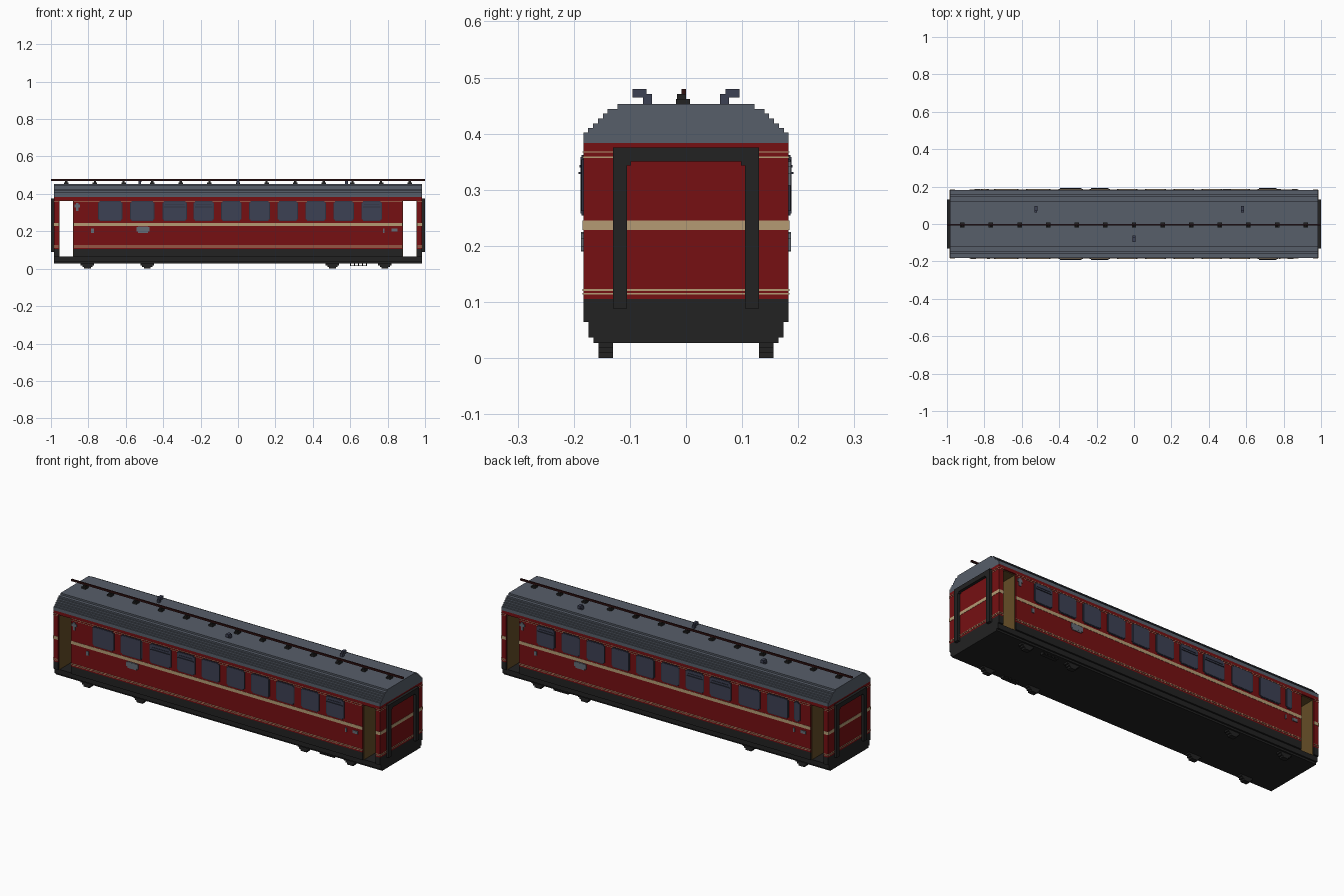
import bpy, bmesh
from mathutils import Matrix, Vector

cube = bpy.data.objects.get("Cube")
if cube:
    bpy.data.objects.remove(cube, do_unlink=True)


def material(name, r, g, b):
    m = bpy.data.materials.new(name)
    m.use_nodes = True
    m.diffuse_color = (r, g, b, 1)
    m.node_tree.nodes["Principled BSDF"].inputs["Base Color"].default_value = (r, g, b, 1)
    return m


RED = material("deep red", 0.18, 0.005, 0.006)
GREY = material("roof grey", 0.095, 0.112, 0.142)
BLACK = material("underframe black", 0.016, 0.016, 0.016)
CREAM = material("cream", 0.46, 0.33, 0.175)
GLASS = material("window blue grey", 0.046, 0.052, 0.088)
RIM = material("window rim", 0.028, 0.032, 0.052)
BROWN = material("vestibule brown", 0.13, 0.075, 0.02)
WIRE = material("wire maroon", 0.03, 0.006, 0.006)
PLATE = material("plate grey", 0.13, 0.15, 0.18)


def boxes(name, mat, items):
    """One object from boxes given as (x0, x1, y0, y1, z0, z1)."""
    bm = bmesh.new()
    for x0, x1, y0, y1, z0, z1 in items:
        centre = Vector((x0 + x1, y0 + y1, z0 + z1)) / 2
        size = Matrix.Diagonal((abs(x1 - x0), abs(y1 - y0), abs(z1 - z0), 1))
        bmesh.ops.create_cube(bm, size=1, matrix=Matrix.Translation(centre) @ size)
    mesh = bpy.data.meshes.new(name)
    bm.to_mesh(mesh)
    bm.free()
    mesh.materials.append(mat)
    ob = bpy.data.objects.new(name, mesh)
    bpy.context.collection.objects.link(ob)
    return ob


def flip_x(items):
    return items + [(-b, -a, *rest) for a, b, *rest in items]


def flip_y(items):
    return items + [(a, b, -d, -c, *rest) for a, b, c, d, *rest in items]


L, W = 0.985, 0.183            # half length and half width
IN, OUT = 0.88, 0.957          # door opening along x
SILL, RED_Z, EAVE, DOOR = 0.064, 0.105, 0.383, 0.365
SEGMENTS = [(-IN, IN), (OUT, L), (-L, -OUT)]

# Body walls and door headers
boxes("body", RED, [(a, b, -W, W, RED_Z, EAVE) for a, b in SEGMENTS]
      + flip_x([(IN, OUT, -W, W, DOOR, EAVE)]))

# Underframe, narrower below the sill
boxes("underframe", BLACK, [(a, b, -W, W, SILL, RED_Z) for a, b in SEGMENTS]
      + [(-L, L, -0.174, 0.174, 0.037, SILL), (-L, L, -0.165, 0.165, 0.027, 0.037)])

# Brown lining of the open vestibules
boxes("vestibule_lining", BROWN, flip_x([
    (IN, IN + 0.003, -0.175, 0.175, SILL, DOOR),
    (OUT - 0.003, OUT, -0.175, 0.175, SILL, DOOR),
    (IN, OUT, -0.175, 0.175, DOOR - 0.003, DOOR)]))

# Stepped roof profile extruded along the car
steps = [(W, 0.402), (0.175, 0.410), (0.166, 0.418), (0.157, 0.427),
         (0.148, 0.436), (0.140, 0.444), (0.122, 0.453)]
half, low = [], EAVE
for w, top in steps:
    half += [(w, low), (w, top)]
    low = top
profile = half + [(-y, z) for y, z in reversed(half)]
bm = bmesh.new()
face = bm.faces.new([bm.verts.new((-L, y, z)) for y, z in profile])
ext = bmesh.ops.extrude_face_region(bm, geom=[face])
bmesh.ops.translate(bm, vec=(2 * L, 0, 0),
                    verts=[v for v in ext["geom"] if isinstance(v, bmesh.types.BMVert)])
bmesh.ops.recalc_face_normals(bm, faces=bm.faces)
mesh = bpy.data.meshes.new("roof")
bm.to_mesh(mesh)
bm.free()
mesh.materials.append(GREY)
bpy.context.collection.objects.link(bpy.data.objects.new("roof", mesh))

# Cream waist band and thin pinstripes on sides and ends
T = 0.0012
stripes = []
for z0, z1 in [(0.228, 0.245), (0.113, 0.116), (0.120, 0.123), (0.357, 0.359), (0.366, 0.368)]:
    for a, b in SEGMENTS:
        stripes += flip_y([(a, b, -W - T, -W, z0, z1)])
    stripes += flip_x([(L, L + T, -W, W, z0, z1)])
boxes("cream_stripes", CREAM, stripes)

# Gangway frames on both ends, with small corner steps
frame = flip_y([(L, 1, 0.105, 0.130, 0.088, 0.375), (L, 1, 0.098, 0.105, 0.343, 0.350)])
boxes("gangway_frames", BLACK, flip_x(frame + [(L, 1, -0.105, 0.105, 0.350, 0.375)]))

# Windows: (centre, width, has an opening top light)
windows = [(-0.683, 0.130, False), (-0.512, 0.130, False),
           (-0.338, 0.130, True), (-0.183, 0.110, True)]
windows += [(-0.035 + 0.15 * i, 0.110, i == 5) for i in range(6)]
glass, rims = [], []


def add_window(side, c, w, vent):
    z0, z1, h = 0.254, 0.362, w / 2

    def plate(a, b, lo, hi, depth):
        return (c + a, c + b, side * W, side * (W + depth), lo, hi)
    # Notched corners come from two crossing plates
    rims.append(plate(-h, h, z0 + 0.008, z1 - 0.008, 0.003))
    rims.append(plate(-h + 0.008, h - 0.008, z0, z1, 0.0034))
    glass.append(plate(-h + 0.004, h - 0.004, z0 + 0.008, z1 - 0.008, 0.0045))
    glass.append(plate(-h + 0.008, h - 0.008, z0 + 0.004, z1 - 0.004, 0.005))
    if vent:
        rims.append(plate(-h + 0.008, h - 0.008, 0.328, 0.332, 0.009))
        rims.append(plate(-h + 0.014, h - 0.014, 0.340, 0.344, 0.007))


for side in (-1, 1):
    for c, w, vent in windows:
        add_window(side, c, w, vent)
add_window(1, -0.80, 0.038, False)
boxes("window_rims", RIM, rims)
boxes("window_panes", GLASS, glass)

# Destination board, signs and handles, turned half round for the back
signs = [(-0.535, -0.480, 0.190, 0.225), (-0.543, -0.472, 0.198, 0.222),
         (-0.865, -0.852, 0.308, 0.350), (-0.873, -0.844, 0.328, 0.342),
         (-0.785, -0.771, 0.192, 0.214), (0.776, 0.784, 0.192, 0.214),
         (0.822, 0.852, 0.198, 0.214)]
plates = []
for i, (a, b, z0, z1) in enumerate(signs):
    d = W + 0.004 + 0.0004 * (i % 2)
    plates += [(a, b, -d, -W, z0, z1), (-b, -a, W, d, z0, z1)]
boxes("side_signs", PLATE, plates)

# Wheel boxes in downward-narrowing steps, and the step grille
wheels = []
for x in (-0.805, -0.485, 0.505, 0.785):
    for i, h in enumerate((0.018, 0.027, 0.036)):
        wheels += flip_y([(x - h, x + h, 0.130, 0.156, 0.009 * i, 0.009 * (i + 1) + 0.001)])
boxes("bogie_wheels", BLACK, wheels)
grille = flip_y([(0.60, 0.69, 0.135, 0.155, 0.014, 0.018)])
for i in range(5):
    x = 0.60 + 0.0212 * i
    grille += flip_y([(x, x + 0.005, 0.135, 0.155, 0.014, 0.028)])
boxes("step_grille", BLACK, grille)

# Roof wire on its row of insulators
boxes("roof_wire", WIRE, [(-1, 1, -0.008, 0, 0.470, 0.480)])
insulators = []
for i in range(13):
    x = -0.918 + 0.153 * i
    insulators += [(x - 0.012, x + 0.012, -0.018, 0.007, 0.453, 0.462),
                   (x - 0.006, x + 0.006, -0.016, 0.000, 0.462, 0.471)]
boxes("wire_insulators", BLACK, insulators)

# Hooked roof vents
vents = []
for x, s in [(-0.525, 1), (0.58, 1), (0, -1)]:
    vents += [(x - 0.007, x + 0.007, s * 0.061, s * 0.077, 0.453, 0.471),
              (x - 0.008, x + 0.008, s * 0.070, s * 0.095, 0.464, 0.480)]
boxes("roof_vents", GLASS, vents)
